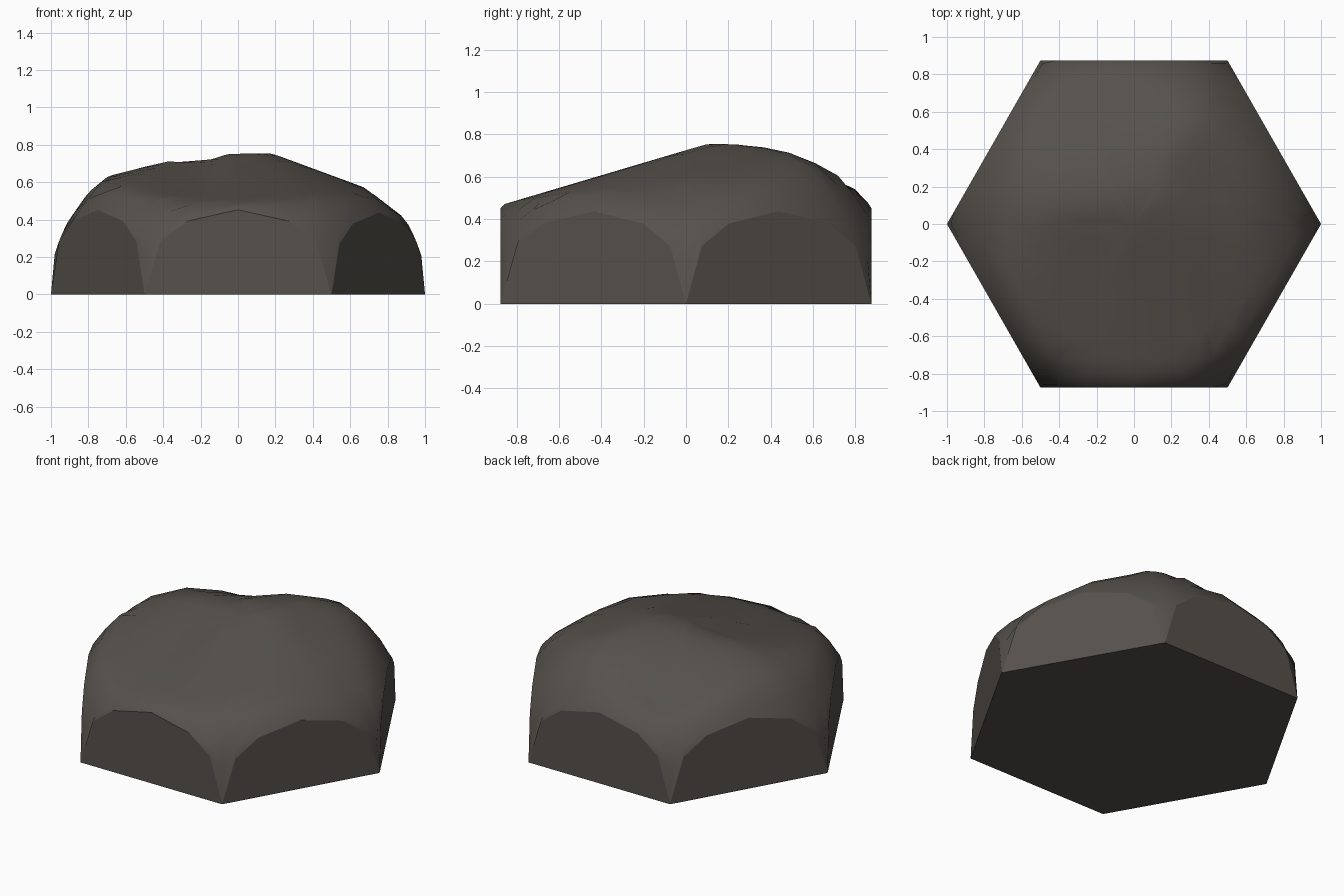
import bpy, bmesh, math
from mathutils import Vector

if "Cube" in bpy.data.objects:
    bpy.data.objects.remove(bpy.data.objects["Cube"])

# One stone colour
stone = bpy.data.materials.new("dark stone")
stone.diffuse_color = (0.093, 0.082, 0.071, 1)
stone.use_nodes = True
stone.node_tree.nodes["Principled BSDF"].inputs["Base Color"].default_value = stone.diffuse_color

RINGS = [1.0, 0.98, 0.91, 0.82, 0.7, 0.56, 0.42, 0.28, 0.14]   # hexagon scales, rim to centre
STEPS = [0, 0.085, 0.23, 0.5, 0.77, 0.915]             # points along each hexagon side
N = 6 * len(STEPS)


def height(x, y):
    """Round dome clipped by a lopsided, gently sloping crown with a hollow at the back left."""
    q = max(0.0, 1 - x * x - y * y)
    dome = max(0.905 * q ** 0.5, 0.784 * q ** 0.4)
    if x > 0.5:
        dome *= 0.965
    sx = 0.37 * max(0, x - 0.18) + 0.4 * max(0, x - 0.68) + 0.27 * max(0, -0.38 - x)
    sy = 0.30 * max(0, 0.1 - y) + 0.17 * max(0, y - 0.3) + 0.4 * max(0, y - 0.53)
    step = 0.035 * min(1, max(0, (-0.05 - x) / 0.12)) * max(0, 1 - abs(y))
    hollow = 0.14 * math.exp(-(x + 0.42) ** 2 / 0.14 - (y - 0.6) ** 2 / 0.09)
    return min(dome, 0.755 - step - hollow - math.hypot(sx, sy))


corners = [Vector((math.cos(k * math.pi / 3), 1.01 * math.sin(k * math.pi / 3))) for k in range(6)]
outline = [corners[k].lerp(corners[(k + 1) % 6], t) for k in range(6) for t in STEPS]

bm = bmesh.new()
# Rounded top
rings = []
for s in RINGS:
    rings.append([bm.verts.new((p.x * s, p.y * s, height(p.x * s, p.y * s / 1.01))) for p in outline])
for k in range(6):
    rings[0][k * len(STEPS)].co.z = 0
peak = bm.verts.new((0, 0, height(0, 0)))
top = []
for a, b in zip(rings, rings[1:]):
    for i in range(N):
        j = (i + 1) % N
        top.append(bm.faces.new((a[i], a[j], b[j], b[i])))
for i in range(N):
    top.append(bm.faces.new((rings[-1][i], rings[-1][(i + 1) % N], peak)))
for f in top:
    f.smooth = True

# Six flat arched walls and the hexagonal underside
rim = rings[0]
n = len(STEPS)
for k in range(6):
    bm.faces.new([rim[(k * n + i) % N] for i in range(n, -1, -1)])
bm.faces.new([rim[k * n] for k in range(5, -1, -1)])
for f in bm.faces:
    if not f.smooth:
        for e in f.edges:
            e.smooth = False
bmesh.ops.recalc_face_normals(bm, faces=bm.faces)

mesh = bpy.data.meshes.new("hexagonal_rock")
bm.to_mesh(mesh)
bm.free()
mesh.materials.append(stone)
rock = bpy.data.objects.new("hexagonal_rock", mesh)
bpy.context.collection.objects.link(rock)
